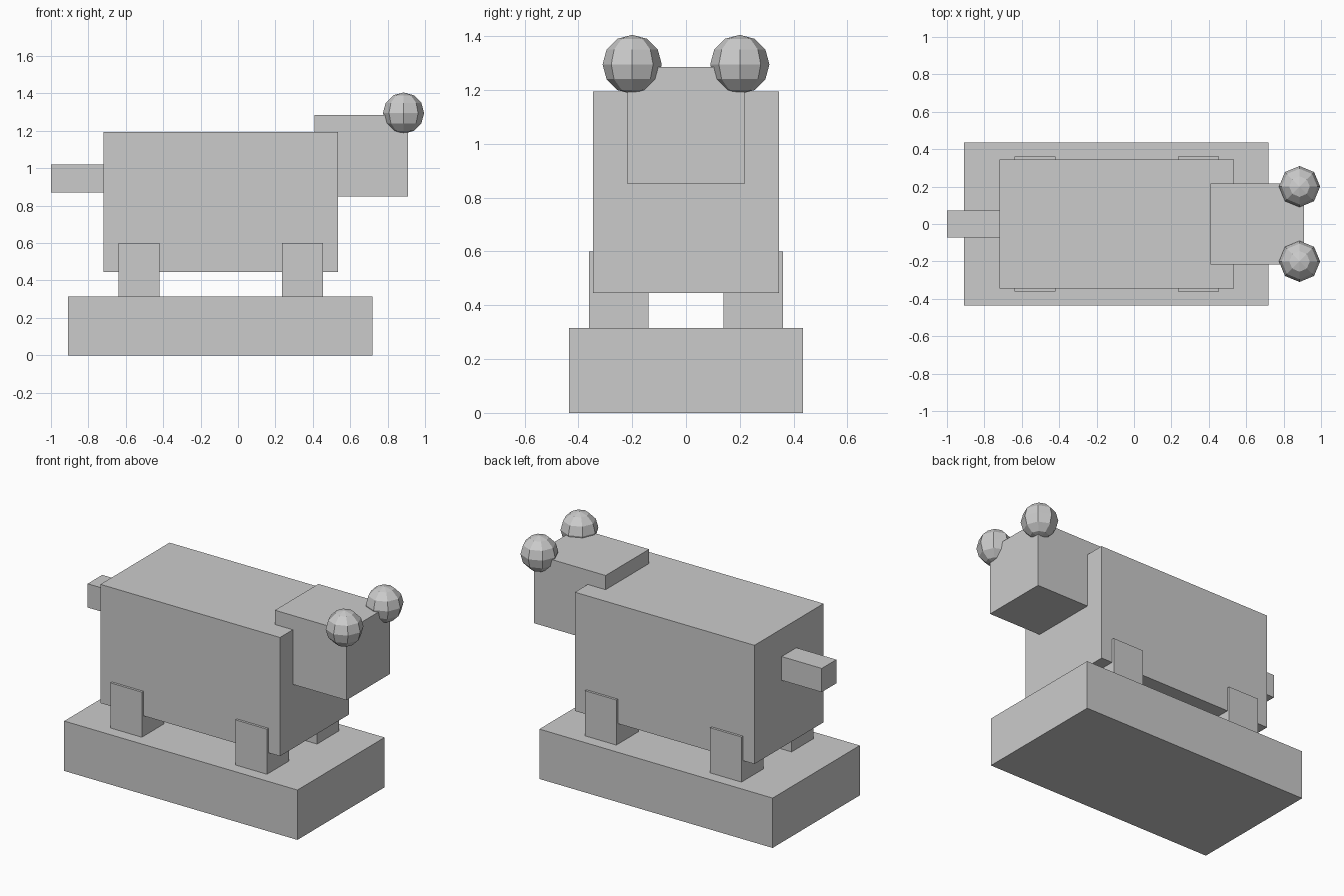
import bpy

if "Cube" in bpy.data.objects:
    bpy.data.objects.remove(bpy.data.objects["Cube"])


def box(name, x, y, z):
    """Box spanning the given (min, max) ranges."""
    spans = (x, y, z)
    bpy.ops.mesh.primitive_cube_add(size=1, location=[(a + b) / 2 for a, b in spans])
    ob = bpy.context.object
    ob.name = name
    ob.scale = [b - a for a, b in spans]
    bpy.ops.object.transform_apply(location=False, rotation=False, scale=True)
    return ob


# Plinth, torso, head and tail
box("base", (-0.91, 0.72), (-0.435, 0.435), (0, 0.315))
box("body", (-0.72, 0.535), (-0.345, 0.345), (0.445, 1.195))
box("head", (0.41, 0.91), (-0.217, 0.217), (0.85, 1.285))
box("tail", (-1.0, -0.70), (-0.073, 0.073), (0.87, 1.02))

for side, s in (("right", -1), ("left", 1)):
    # Legs, slightly proud of the body sides
    y = sorted((s * 0.14, s * 0.36))
    for end, x in (("back", -0.64), ("front", 0.235)):
        box(f"{end}_{side}_leg", (x, x + 0.22), y, (0.315, 0.6))

    # Low-poly ball on the upper front corner of the head
    bpy.ops.mesh.primitive_uv_sphere_add(segments=8, ring_count=6, radius=0.11,
                                         location=(0.885, s * 0.2, 1.295))
    bpy.context.object.name = f"{side}_eye"
